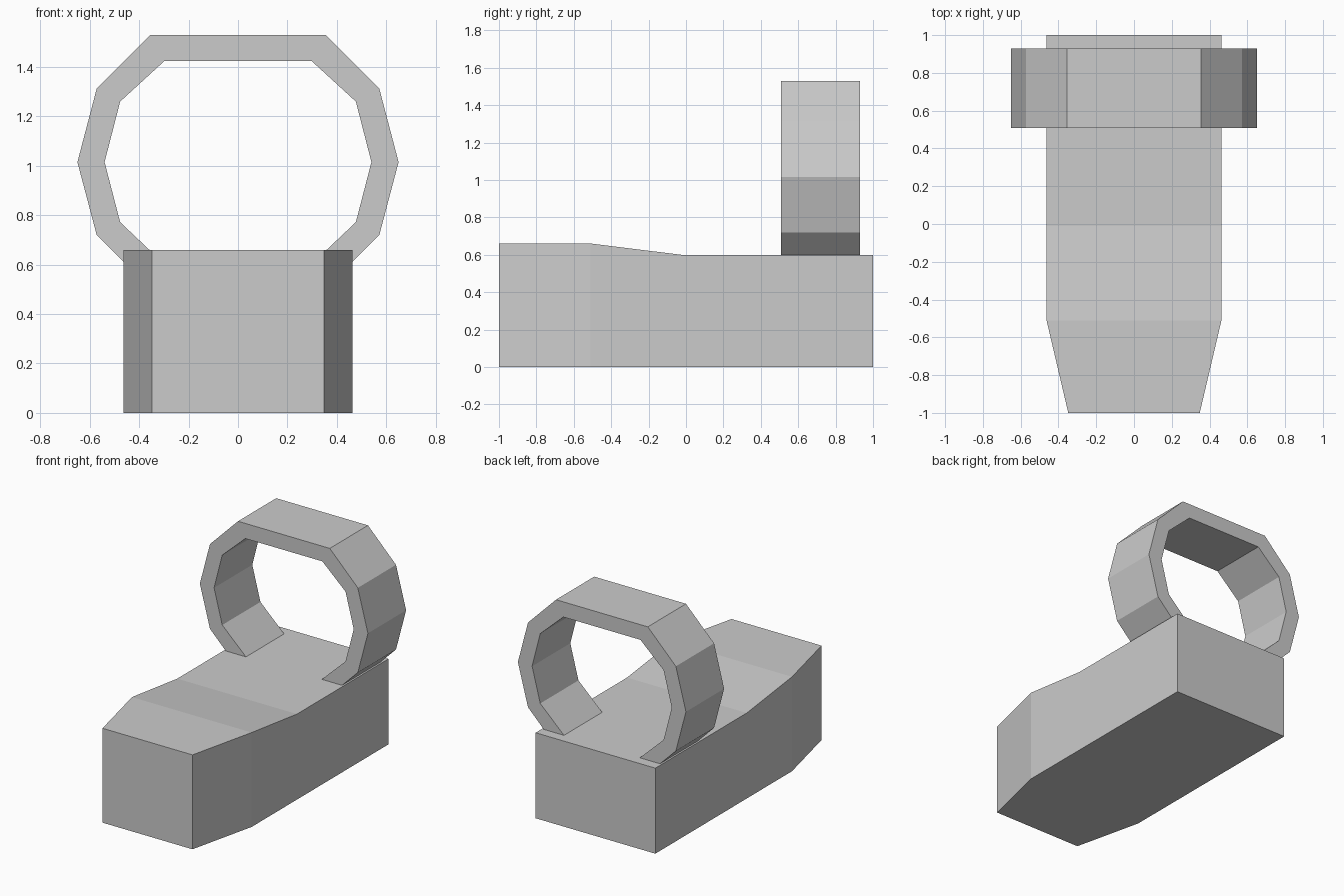
import bpy
import bmesh

cube = bpy.data.objects.get("Cube")
if cube:
    bpy.data.objects.remove(cube, do_unlink=True)

grey = bpy.data.materials.new("plain_grey")
grey.use_nodes = True
colour = (0.6, 0.6, 0.6, 1)
grey.diffuse_color = colour
grey.node_tree.nodes["Principled BSDF"].inputs["Base Color"].default_value = colour


def finish(name, bm):
    bmesh.ops.recalc_face_normals(bm, faces=bm.faces)
    mesh = bpy.data.meshes.new(name)
    bm.to_mesh(mesh)
    bm.free()
    mesh.materials.append(grey)
    obj = bpy.data.objects.new(name, mesh)
    bpy.context.collection.objects.link(obj)
    return obj


def loft(name, sections):
    """Join matching closed sections with quads and cap both ends."""
    bm = bmesh.new()
    rings = [[bm.verts.new(p) for p in s] for s in sections]
    for a, b in zip(rings, rings[1:]):
        for i in range(len(a)):
            j = (i + 1) % len(a)
            bm.faces.new((a[i], a[j], b[j], b[i]))
    bm.faces.new(rings[0])
    bm.faces.new(rings[-1])
    return finish(name, bm)


# Body: rectangular sections along y as (y, half width, height)
stations = [(-1, 0.348, 0.66), (-0.51, 0.463, 0.66),
            (-0.01, 0.463, 0.598), (1, 0.463, 0.598)]
loft("body", [[(-w, y, 0), (w, y, 0), (w, y, h), (-w, y, h)]
              for y, w, h in stations])

# Hoop: half outline as (outer x, outer z, inner x, inner z), mirrored in x,
# with its feet sunk a little into the body
half = [(0.442, 0.59, 0.285, 0.59), (0.572, 0.72, 0.477, 0.772),
        (0.65, 1.015, 0.54, 1.015), (0.572, 1.312, 0.477, 1.26),
        (0.355, 1.53, 0.298, 1.424)]
arch = half + [(-a, b, -c, d) for a, b, c, d in reversed(half)]
front, back = 0.507, 0.929
loft("hoop", [[(ox, front, oz), (ox, back, oz), (ix, back, iz), (ix, front, iz)]
              for ox, oz, ix, iz in arch])
